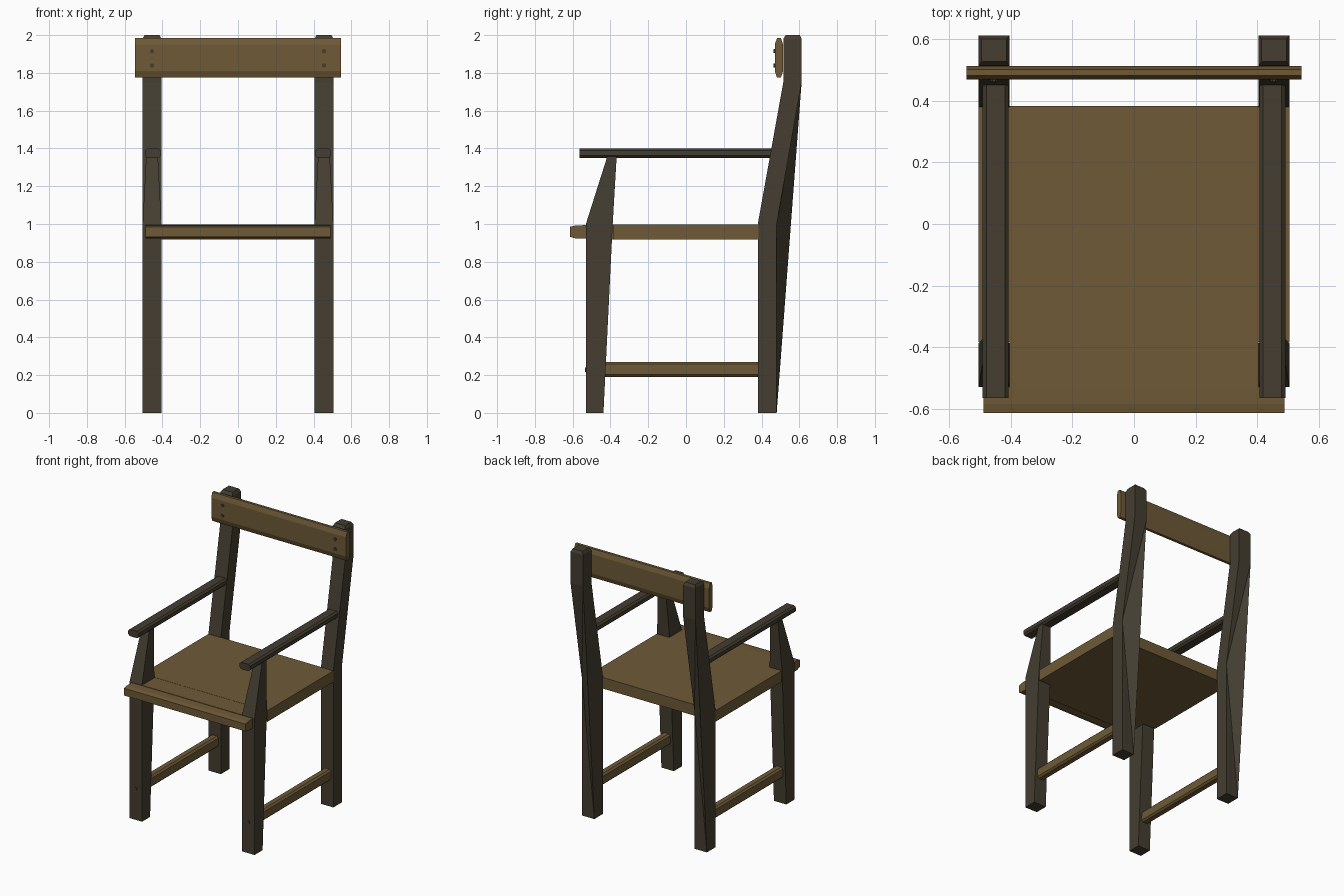
import bpy, bmesh

if "Cube" in bpy.data.objects:
    bpy.data.objects.remove(bpy.data.objects["Cube"])


def material(name, rgb):
    m = bpy.data.materials.new(name)
    m.diffuse_color = (*rgb, 1)
    m.use_nodes = True
    m.node_tree.nodes["Principled BSDF"].inputs["Base Color"].default_value = m.diffuse_color
    return m


BROWN = material("brown wood", (0.158, 0.102, 0.038))
DARK = material("dark wood", (0.058, 0.048, 0.031))


def make(name, verts, faces, mat):
    """Create a closed flat-shaded mesh object."""
    me = bpy.data.meshes.new(name)
    me.from_pydata(verts, [], faces)
    bm = bmesh.new()
    bm.from_mesh(me)
    bmesh.ops.recalc_face_normals(bm, faces=bm.faces)
    bm.to_mesh(me)
    bm.free()
    me.materials.append(mat)
    ob = bpy.data.objects.new(name, me)
    bpy.context.collection.objects.link(ob)
    return ob


def loft(name, rings, mat):
    """Skin equal-length rings of points and cap both ends."""
    n = len(rings[0])
    verts = [p for r in rings for p in r]
    faces = [list(range(n)), list(range(len(verts) - n, len(verts)))]
    for k in range(len(rings) - 1):
        for i in range(n):
            j = (i + 1) % n
            faces.append((k * n + i, k * n + j, (k + 1) * n + j, (k + 1) * n + i))
    return make(name, verts, faces, mat)


def octagon(u0, u1, v0, v1, cu, cv):
    """Rectangle with chamfered corners."""
    return [(u0 + cu, v0), (u1 - cu, v0), (u1, v0 + cv), (u1, v1 - cv),
            (u1 - cu, v1), (u0 + cu, v1), (u0, v1 - cv), (u0, v0 + cv)]


def y_bar(name, section, y0, y1, mat):
    return loft(name, [[(u, y, v) for u, v in section] for y in (y0, y1)], mat)


def x_bar(name, section, x0, x1, mat):
    return loft(name, [[(x, u, v) for u, v in section] for x in (x0, x1)], mat)


def rect(x0, x1, y0, y1, z):
    return [(x0, y0, z), (x1, y0, z), (x1, y1, z), (x0, y1, z)]


def back_leg(name, cx):
    """Bent post: its rear edge is bent on the +x side, straight on the -x side."""
    a, b = cx - 0.05, cx + 0.05
    verts = [(x, y, z) for y, z in ((0.38, 0), (0.38, 1.0), (0.515, 1.75), (0.515, 1.98),
                                    (0.612, 1.98), (0.612, 1.75), (0.48, 0)) for x in (a, b)]
    verts.append((b, 0.48, 1.0))                       # 14: rear bend, +x side
    verts += rect(a + 0.01, b - 0.01, 0.528, 0.602, 2.0)  # 15-18: top
    faces = [(0, 1, 3, 2), (2, 3, 5, 4), (4, 5, 7, 6),     # front
             (8, 9, 11, 10),                               # upper rear
             (12, 13, 14), (10, 12, 14), (10, 14, 11),     # lower rear
             (0, 1, 13, 12),                               # foot
             (0, 2, 12), (2, 10, 12), (2, 4, 10), (4, 6, 8, 10),    # -x side
             (1, 3, 14, 13), (3, 5, 11, 14), (5, 7, 9, 11),         # +x side
             (15, 16, 17, 18),
             (6, 7, 16, 15), (7, 9, 17, 16), (9, 8, 18, 17), (8, 6, 15, 18)]
    return make(name, verts, faces, DARK)


# Seat: main slab, narrow front board between the legs, and nose strip
loft("seat", [rect(-0.505, 0.505, -0.383, 0.383, z) for z in (0.917, 0.998)], BROWN)
loft("seat_front_board", [rect(-0.405, 0.405, -0.53, -0.383, z) for z in (0.917, 0.997)], BROWN)
x_bar("seat_nose", [(-0.53, 0.922), (-0.53, 0.994), (-0.585, 0.992), (-0.615, 0.985),
                    (-0.615, 0.932), (-0.585, 0.924)], -0.49, 0.49, BROWN)

# Backrest board
x_bar("backrest", octagon(0.47, 0.514, 1.775, 1.985, 0.012, 0.035), -0.545, 0.545, BROWN)

for side, s in (("right", 1), ("left", -1)):
    c = 0.455 * s
    # Posts
    back_leg("back_leg_" + side, c)
    loft("front_leg_" + side, [
        rect(c - 0.05, c + 0.05, -0.53, -0.437, 0),
        rect(c - 0.05, c + 0.05, -0.53, -0.388, 1.0),
        rect(c - 0.031, c + 0.031, -0.416, -0.367, 1.36)], DARK)
    # Armrest, slightly inside the post centre
    a = 0.45 * s
    y_bar("armrest_" + side, octagon(a - 0.042, a + 0.042, 1.35, 1.40, 0.012, 0.012),
          -0.565, 0.47, DARK)
    # Low side stretcher
    y_bar("stretcher_" + side, octagon(c - 0.03, c + 0.03, 0.19, 0.27, 0.012, 0.012),
          -0.44, 0.39, BROWN)
    # Screw heads
    for i, (y, z) in enumerate(((0.472, 1.915), (0.472, 1.84), (-0.528, 0.228))):
        y_bar(f"screw_{side}_{i + 1}",
              octagon(c - 0.011, c + 0.011, z - 0.011, z + 0.011, 0.006, 0.006),
              y - 0.008, y + 0.01, DARK)
